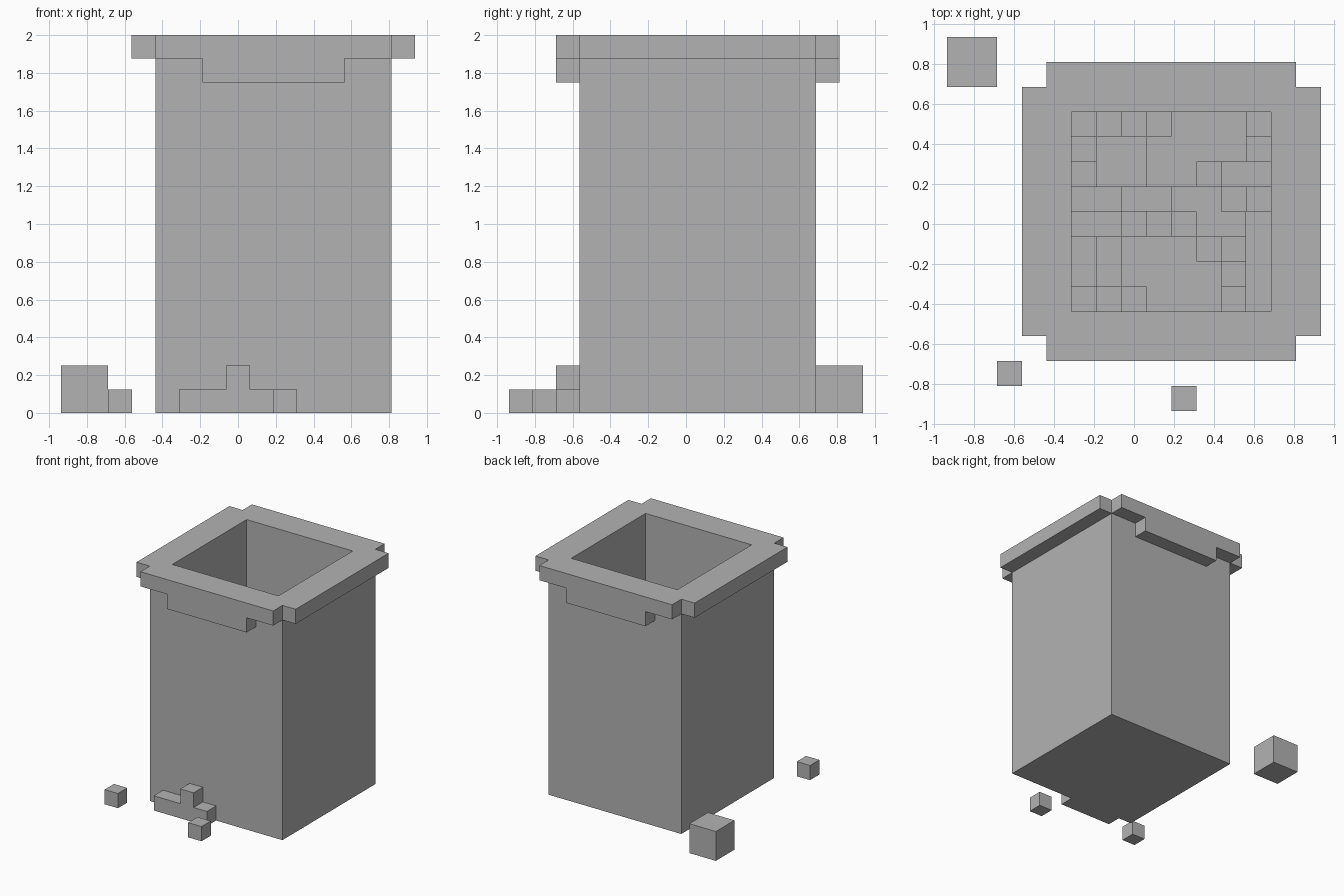
import bpy
import bmesh
from mathutils import Vector

cube = bpy.data.objects.get("Cube")
if cube:
    bpy.data.objects.remove(cube, do_unlink=True)

U = 0.125                                  # one block
ORIGIN = Vector((-7.5, -7.5, 0))           # grid corner, in blocks

grey = bpy.data.materials.new("plain grey")
grey.use_nodes = True
COLOUR = (0.45, 0.45, 0.45, 1)
grey.diffuse_color = COLOUR
grey.node_tree.nodes["Principled BSDF"].inputs["Base Color"].default_value = COLOUR


def finish(name, bm):
    """Scale block coordinates to units and link the object."""
    for v in bm.verts:
        v.co = (v.co + ORIGIN) * U
    mesh = bpy.data.meshes.new(name)
    bm.to_mesh(mesh)
    bm.free()
    mesh.materials.append(grey)
    obj = bpy.data.objects.new(name, mesh)
    bpy.context.collection.objects.link(obj)
    return obj


def prism(profile, y0, y1):
    """Extrude an x/z profile along y."""
    bm = bmesh.new()
    face = bm.faces.new([bm.verts.new((x, y0, z)) for x, z in profile])
    out = bmesh.ops.extrude_face_region(bm, geom=[face])
    verts = [g for g in out["geom"] if isinstance(g, bmesh.types.BMVert)]
    bmesh.ops.translate(bm, verts=verts, vec=(0, y1 - y0, 0))
    bmesh.ops.recalc_face_normals(bm, faces=bm.faces)
    return bm


def block(x0, x1, y0, y1, z0, z1):
    return prism([(x0, z0), (x1, z0), (x1, z1), (x0, z1)], y0, y1)


# Hollow bin body: inset the top, then push the opening down to the floor
bm = block(4, 14, 3, 13, 0, 16)
top = max(bm.faces, key=lambda f: f.calc_center_median().z)
bmesh.ops.inset_region(bm, faces=[top], thickness=1, use_even_offset=True)
out = bmesh.ops.extrude_face_region(bm, geom=[top])
floor = [g for g in out["geom"] if isinstance(g, bmesh.types.BMVert)]
bmesh.ops.translate(bm, verts=floor, vec=(0, 0, -15))
if top.is_valid:
    bmesh.ops.delete(bm, geom=[top], context="FACES_ONLY")
bmesh.ops.recalc_face_normals(bm, faces=bm.faces)
finish("bin_body", bm)

# Rim: stepped lips at front and back, plain bars at the sides
lip = [(4, 15), (6, 15), (6, 14), (12, 14), (12, 15), (14, 15), (14, 16), (4, 16)]
finish("front_rim", prism(lip, 2, 3))
finish("back_rim", prism(lip, 13, 14))
finish("right_rim", block(3, 4, 3, 13, 15, 16))
finish("left_rim", block(14, 15, 3, 13, 15, 16))

# Scraps on the ground around the bin
pile = [(5, 0), (9, 0), (9, 1), (8, 1), (8, 2), (7, 2), (7, 1), (5, 1)]
finish("front_scrap_pile", prism(pile, 2, 3))
finish("large_scrap", block(0, 2, 13, 15, 0, 2))
finish("small_scrap_right", block(2, 3, 1, 2, 0, 1))
finish("small_scrap_front", block(9, 10, 0, 1, 0, 1))

# Uneven rubbish on the bin floor, rows from back to front, a = bare floor
ROWS = ["acabaaab", "cbbaaaac", "abbaacbb", "ccddbbac",
        "aabcdbba", "bcaaacda", "bcaaaaba", "abcaaaca"]


def height(i, j):
    inside = 0 <= i < 8 and 0 <= j < 8
    return "abcd".index(ROWS[7 - j][i]) + 1 if inside else 99


bm = bmesh.new()
for j in range(8):
    for i in range(8):
        h = height(i, j)
        if h == 1:
            continue
        x, y = i + 5, j + 4
        ring = [(x, y), (x + 1, y), (x + 1, y + 1), (x, y + 1)]
        bm.faces.new([bm.verts.new((*p, h)) for p in ring])
        # Side walls only where the neighbour is lower
        for k, (di, dj) in enumerate([(0, -1), (1, 0), (0, 1), (-1, 0)]):
            p, q = ring[k], ring[(k + 1) % 4]
            for z in range(height(i + di, j + dj), h):
                corners = [(*p, z), (*q, z), (*q, z + 1), (*p, z + 1)]
                bm.faces.new([bm.verts.new(c) for c in corners])
bmesh.ops.remove_doubles(bm, verts=bm.verts, dist=0.001)
finish("rubbish_heap", bm)
